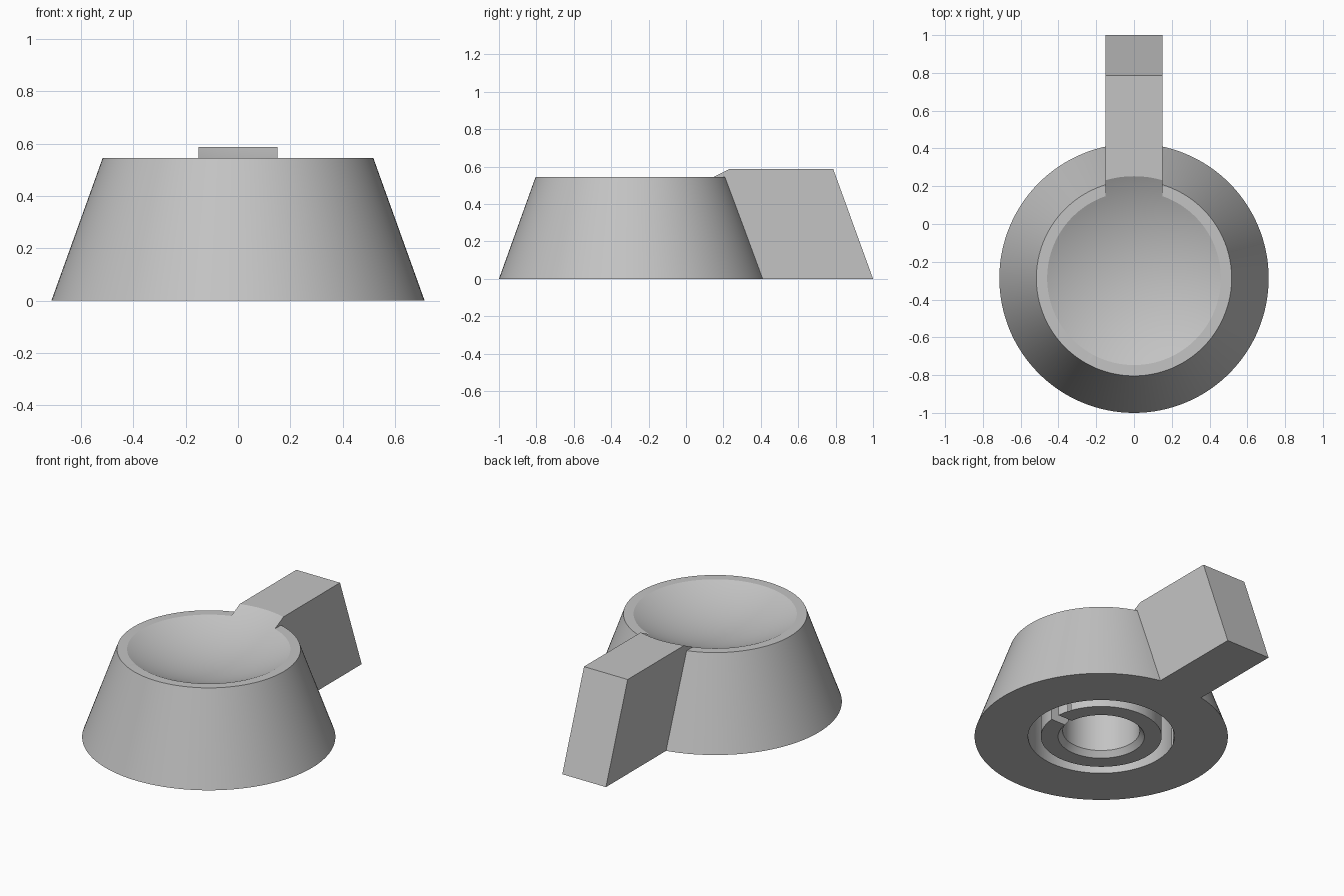
import bpy, bmesh, math
from mathutils import Matrix

cube = bpy.data.objects.get("Cube")
if cube:
    bpy.data.objects.remove(cube, do_unlink=True)

AXIS_Y = -0.287   # centre line of the round body
HEIGHT = 0.545
SEGMENTS = 128

grey = bpy.data.materials.new("plain grey")
grey.use_nodes = True
colour = (0.55, 0.55, 0.55, 1)
grey.diffuse_color = colour
grey.node_tree.nodes["Principled BSDF"].inputs["Base Color"].default_value = colour


def finish(name, bm):
    bmesh.ops.recalc_face_normals(bm, faces=bm.faces)
    mesh = bpy.data.meshes.new(name)
    bm.to_mesh(mesh)
    bm.free()
    mesh.materials.append(grey)
    obj = bpy.data.objects.new(name, mesh)
    bpy.context.collection.objects.link(obj)
    return obj


def lathe(name, profile, closed=False):
    """Spin (radius, z) points round the body's centre line."""
    bm = bmesh.new()
    verts = [bm.verts.new((r, AXIS_Y, z)) for r, z in profile]
    edges = [bm.edges.new(pair) for pair in zip(verts, verts[1:])]
    if closed:
        edges.append(bm.edges.new((verts[-1], verts[0])))
    bmesh.ops.spin(bm, geom=verts + edges, cent=(0, AXIS_Y, 0), axis=(0, 0, 1),
                   angle=math.tau, steps=SEGMENTS, use_merge=True)
    bmesh.ops.remove_doubles(bm, verts=bm.verts, dist=1e-5)
    return finish(name, bm)


def prism(name, outline, half_width):
    """Extrude a (y, z) outline across x."""
    bm = bmesh.new()
    face = bm.faces.new([bm.verts.new((-half_width, y, z)) for y, z in outline])
    out = bmesh.ops.extrude_face_region(bm, geom=[face])["geom"]
    bmesh.ops.translate(bm, vec=(2 * half_width, 0, 0),
                        verts=[v for v in out if isinstance(v, bmesh.types.BMVert)])
    return finish(name, bm)


def combine(target, tool, operation):
    mod = target.modifiers.new(operation.lower(), 'BOOLEAN')
    mod.operation, mod.solver, mod.object = operation, 'EXACT', tool
    bpy.context.view_layer.objects.active = target
    bpy.ops.object.modifier_apply(modifier=mod.name)
    bpy.data.objects.remove(tool, do_unlink=True)


# Tapered round body with the pointer arm fused into its back
knob = lathe("knob_body", [(0, 0), (0.713, 0), (0.517, HEIGHT), (0, HEIGHT)])
arm = prism("pointer_arm", [(0.1, 0), (1, 0), (0.787, 0.587), (0.1, 0.587)], 0.15)
combine(knob, arm, 'UNION')

# Shallow spherical dish in the top
R, CZ = 1.078, 1.52
arc = [math.radians(34) * i / 24 for i in range(25)]
dish = [(R * math.sin(a), CZ - R * math.cos(a)) for a in arc]
combine(knob, lathe("dish_cutter", dish + [(0, dish[-1][1])]), 'DIFFERENCE')

# Underside: ring groove, chamfered shaft hole and a slot through the collar
groove = [(0.34, -0.1), (0.412, -0.1), (0.412, 0.3), (0.34, 0.3)]
combine(knob, lathe("groove_cutter", groove, closed=True), 'DIFFERENCE')
hole = [(0, -0.035), (0.269, -0.035), (0.217, 0.035), (0.217, 0.36), (0, 0.36)]
combine(knob, lathe("hole_cutter", hole), 'DIFFERENCE')
bm = bmesh.new()
bmesh.ops.create_cube(bm, size=1, matrix=Matrix.Translation((0.28, AXIS_Y, 0.1))
                      @ Matrix.Diagonal((0.2, 0.06, 0.4, 1)))
combine(knob, finish("slot_cutter", bm), 'DIFFERENCE')

# Smooth curved walls, crisp rims
bpy.ops.object.select_all(action='DESELECT')
knob.select_set(True)
bpy.context.view_layer.objects.active = knob
bpy.ops.object.shade_smooth_by_angle(angle=math.radians(20))
